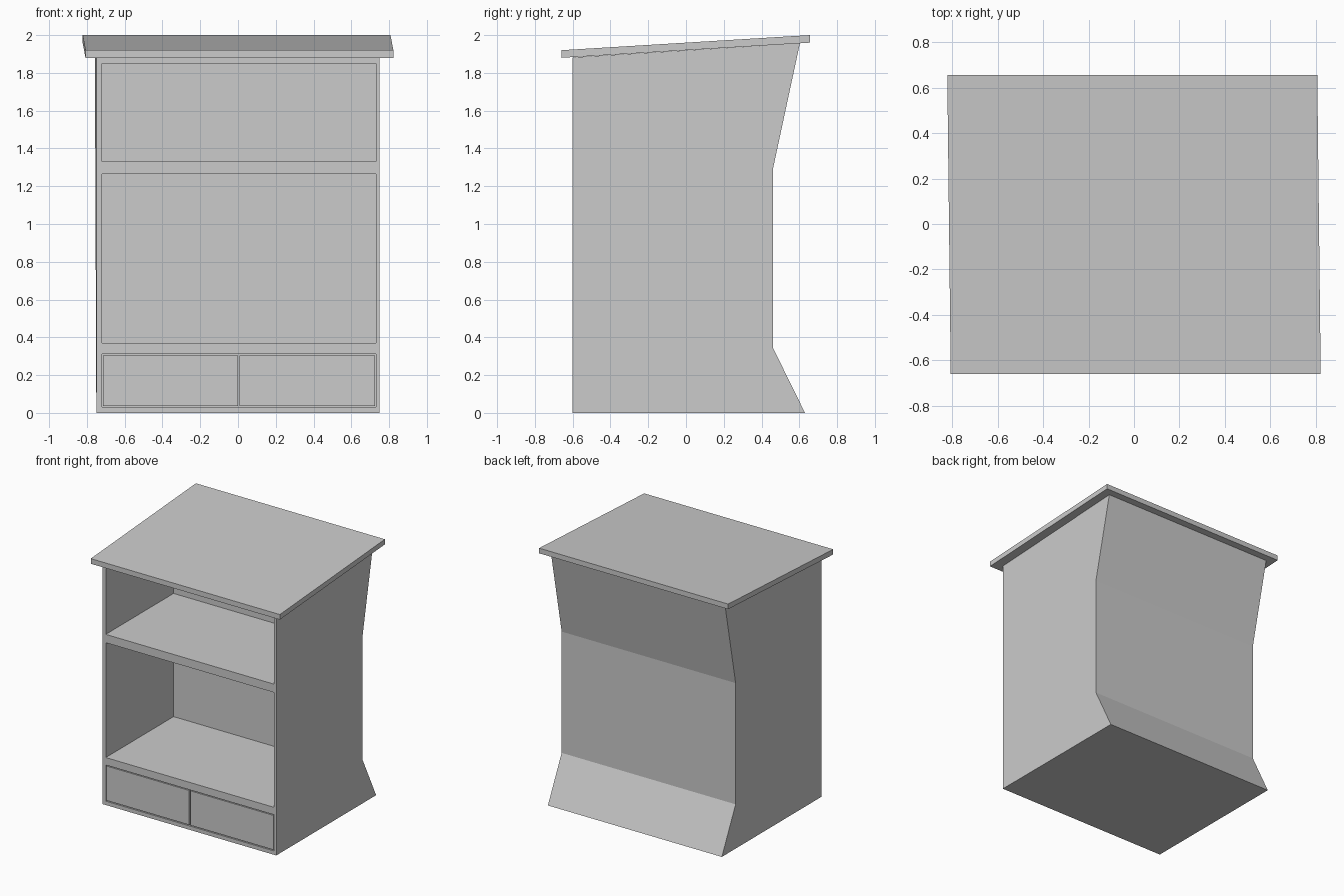
import bpy, bmesh

if "Cube" in bpy.data.objects:
    bpy.data.objects.remove(bpy.data.objects["Cube"])


def finish(name, bm):
    bmesh.ops.recalc_face_normals(bm, faces=bm.faces)
    me = bpy.data.meshes.new(name)
    bm.to_mesh(me)
    bm.free()
    ob = bpy.data.objects.new(name, me)
    bpy.context.collection.objects.link(ob)
    return ob


def prism(name, profile, x0, x1, shift=lambda y, z: 0.0):
    """Side profile (y, z) stretched from x0 to x1, with a small sideways skew."""
    bm = bmesh.new()
    a, b = [[bm.verts.new((x + shift(y, z), y, z)) for y, z in profile] for x in (x0, x1)]
    bm.faces.new(a)
    bm.faces.new(b[::-1])
    n = len(a)
    for i in range(n):
        j = (i + 1) % n
        bm.faces.new((a[i], b[i], b[j], a[j]))
    return finish(name, bm)


def box(name, x0, x1, y0, y1, z0, z1):
    return prism(name, [(y0, z0), (y1, z0), (y1, z1), (y0, z1)], x0, x1)


# Cabinet body: flat front, waisted back
body = prism("cabinet_body",
             [(-0.6, 0), (0.63, 0), (0.46, 0.345), (0.46, 1.29), (0.603, 1.957), (-0.6, 1.882)],
             -0.75, 0.75, lambda y, z: -0.008 if z > 1.9 else 0.0)

# Two open shelf bays and a shallow drawer pocket
for y_back, z0, z1 in ((0.235, 1.33, 1.85), (0.235, 0.37, 1.265), (-0.57, 0.03, 0.312)):
    cutter = box("bay_cutter", -0.72, 0.73, -0.7, y_back, z0, z1)
    mod = body.modifiers.new("bay", 'BOOLEAN')
    mod.operation = 'DIFFERENCE'
    mod.solver = 'EXACT'
    mod.object = cutter
    bpy.context.view_layer.objects.active = body
    bpy.ops.object.modifier_apply(modifier=mod.name)
    bpy.data.objects.remove(cutter)

# Sloping top board
prism("top_board", [(-0.66, 1.88), (0.656, 1.96), (0.656, 2.0), (-0.66, 1.92)],
      -0.815, 0.815, lambda y, z: -0.0115 * y)

# Drawer fronts
box("drawer_left", -0.714, -0.001, -0.599, -0.57, 0.037, 0.305)
box("drawer_right", 0.009, 0.724, -0.599, -0.57, 0.037, 0.305)


def moulding(name, y0, z0, y1, z1, width):
    """Thin raised rectangle lying on a back surface."""
    bm = bmesh.new()
    f = bm.faces.new([bm.verts.new(c) for c in
                      ((-0.61, y0, z0), (-0.61, y1, z1), (0.61, y1, z1), (0.61, y0, z0))])
    bmesh.ops.inset_region(bm, faces=[f], thickness=width)
    bmesh.ops.delete(bm, geom=[f], context='FACES_ONLY')
    me = bpy.data.meshes.new(name)
    bm.to_mesh(me)
    bm.free()
    ob = bpy.data.objects.new(name, me)
    bpy.context.collection.objects.link(ob)
    mod = ob.modifiers.new("thickness", 'SOLIDIFY')
    mod.thickness = 0.012
    mod.offset = 0.7


# Back mouldings on the three back faces
moulding("moulding_upper", 0.494, 1.45, 0.571, 1.81, 0.015)
moulding("moulding_middle", 0.46, 0.5, 0.46, 1.14, 0.012)
moulding("moulding_lower", 0.571, 0.12, 0.522, 0.22, 0.012)
